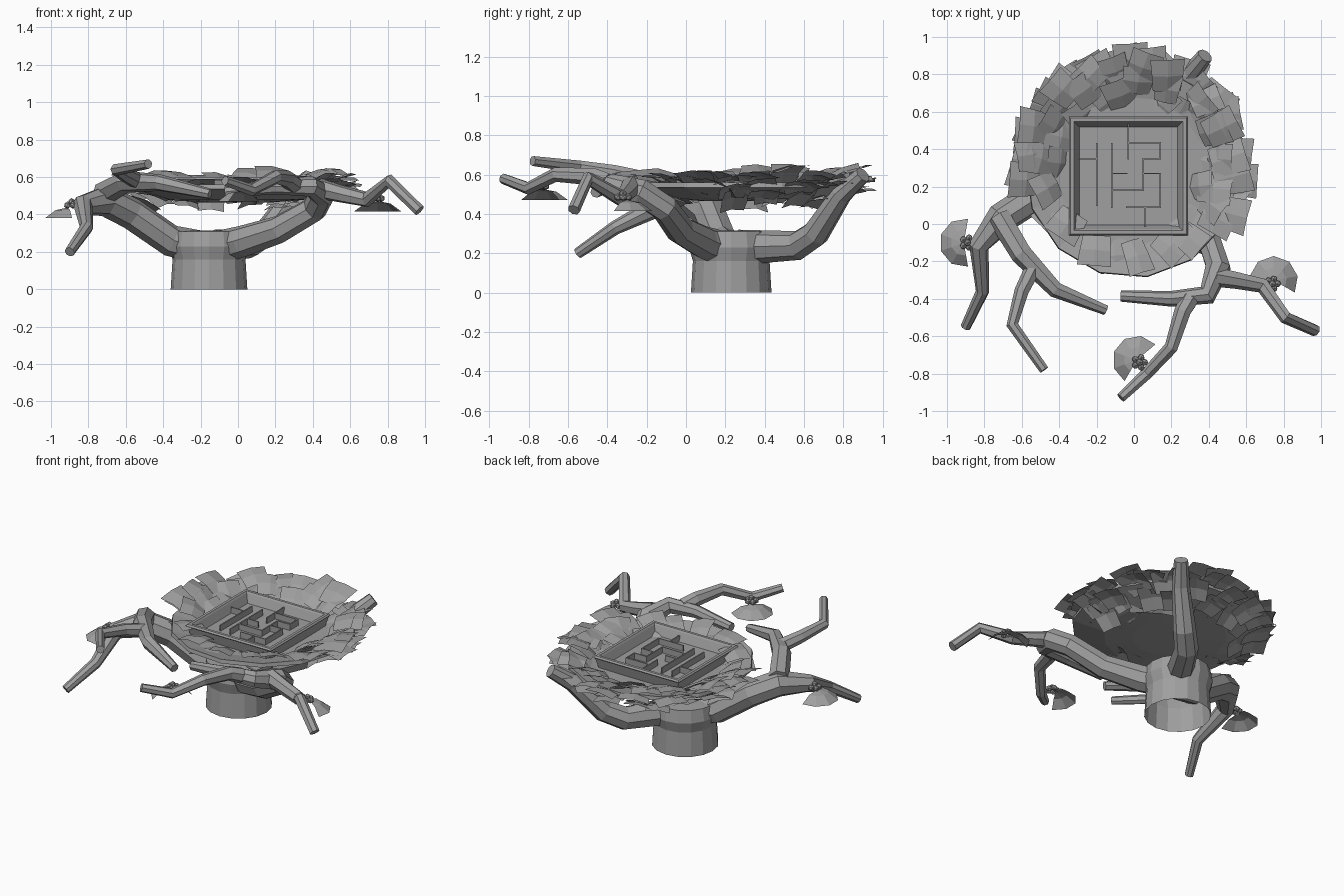
import bpy, bmesh, math, random
from mathutils import Vector, Matrix

if "Cube" in bpy.data.objects:
    bpy.data.objects.remove(bpy.data.objects["Cube"])

random.seed(4)
grey = bpy.data.materials.new("plain grey")
grey.diffuse_color = (0.35, 0.35, 0.35, 1)
grey.use_nodes = True
grey.node_tree.nodes["Principled BSDF"].inputs["Base Color"].default_value = grey.diffuse_color


def finish(name, bm, solid=True):
    if solid:
        bmesh.ops.recalc_face_normals(bm, faces=bm.faces)
    me = bpy.data.meshes.new(name)
    bm.to_mesh(me)
    bm.free()
    me.materials.append(grey)
    ob = bpy.data.objects.new(name, me)
    bpy.context.collection.objects.link(ob)
    return ob


def skin(bm, rings, bottom=True):
    # joins closed rings of points and caps the ends
    vs = [[bm.verts.new(p) for p in r] for r in rings]
    n = len(vs[0])
    for a, b in zip(vs, vs[1:]):
        for i in range(n):
            j = (i + 1) % n
            bm.faces.new((a[i], a[j], b[j], b[i]))
    if bottom:
        bm.faces.new(vs[0][::-1])
    bm.faces.new(vs[-1])


def lathe(name, cx, cy, profile, n, turn=0, bottom=True):
    bm = bmesh.new()
    skin(bm, [[(cx + r * math.cos(turn + math.tau * i / n),
                cy + r * math.sin(turn + math.tau * i / n), z) for i in range(n)]
              for r, z in profile], bottom)
    return finish(name, bm)


def branch(name, path, n=7):
    # path points are (x, y, z, radius)
    pts = [Vector(p[:3]) for p in path]
    bm = bmesh.new()
    rings, side, old = [], None, None
    for i, p in enumerate(pts):
        a = (p - pts[i - 1]).normalized() if i else Vector()
        b = (pts[i + 1] - p).normalized() if i < len(pts) - 1 else Vector()
        t = (a + b).normalized()
        if side is None:
            side = t.cross(Vector((0, 0, 1))).normalized()
        else:
            side = old.rotation_difference(t) @ side
        old = t
        up = side.cross(t)
        r = path[i][3]
        rings.append([p + r * (math.cos(math.tau * k / n) * side + math.sin(math.tau * k / n) * up)
                      for k in range(n)])
    skin(bm, rings)
    return finish(name, bm)


def box(bm, x0, x1, y0, y1, z0, z1):
    m = Matrix.Translation(((x0 + x1) / 2, (y0 + y1) / 2, (z0 + z1) / 2)) @ \
        Matrix.Diagonal((x1 - x0, y1 - y0, z1 - z0, 1))
    bmesh.ops.create_cube(bm, size=1, matrix=m)


# stump, open underneath, and its three main limbs
lathe("stump", -0.155, 0.23, [(0.205, 0), (0.195, 0.16), (0.215, 0.23), (0.2, 0.31), (0.12, 0.315)],
      16, bottom=False)
branch("left_limb", [(-0.18, 0.22, 0.22, 0.09), (-0.36, 0.18, 0.26, 0.085), (-0.57, 0.12, 0.405, 0.085),
                     (-0.71, 0.03, 0.475, 0.085), (-0.83, -0.12, 0.45, 0.055),
                     (-0.81, -0.36, 0.33, 0.036), (-0.9, -0.55, 0.2, 0.028)], 8)
branch("right_limb", [(-0.12, 0.2, 0.22, 0.09), (0.02, 0.09, 0.255, 0.085), (0.22, -0.03, 0.32, 0.075),
                      (0.41, -0.11, 0.43, 0.07), (0.45, -0.23, 0.51, 0.07), (0.39, -0.38, 0.55, 0.055),
                      (0.2, -0.4, 0.55, 0.042), (-0.07, -0.385, 0.52, 0.03)], 8)
branch("back_limb", [(-0.12, 0.27, 0.23, 0.09), (0.06, 0.57, 0.24, 0.075), (0.15, 0.66, 0.3, 0.07),
                     (0.29, 0.79, 0.5, 0.055), (0.38, 0.9, 0.6, 0.043)], 8)

# smaller side branches
branch("left_inner_branch", [(-0.72, 0.04, 0.51, 0.065), (-0.6, -0.16, 0.575, 0.06),
                             (-0.42, -0.35, 0.57, 0.045), (-0.15, -0.46, 0.51, 0.028)])
branch("left_front_twig", [(-0.54, -0.24, 0.58, 0.045), (-0.6, -0.36, 0.61, 0.04),
                           (-0.65, -0.54, 0.64, 0.033), (-0.48, -0.78, 0.67, 0.026)])
branch("right_outer_branch", [(0.43, -0.28, 0.54, 0.055), (0.55, -0.3, 0.51, 0.047),
                              (0.69, -0.33, 0.48, 0.042), (0.81, -0.5, 0.58, 0.035), (0.97, -0.57, 0.42, 0.032)])
branch("right_front_branch", [(0.3, -0.4, 0.56, 0.05), (0.26, -0.47, 0.59, 0.046), (0.2, -0.66, 0.6, 0.038),
                              (0.07, -0.8, 0.53, 0.033), (-0.07, -0.93, 0.58, 0.027)])

# shallow bowl carrying the nest
lathe("nest_bowl", -0.01, 0.285, [(0.2, 0.465), (0.38, 0.48), (0.575, 0.535), (0.57, 0.56),
                                  (0.4, 0.52), (0.1, 0.51)], 14, math.radians(-82))


# nest made of overlapping curled plates
def plate(bm, ang, r, z, pitch, w, l):
    m = (Matrix.Translation((-0.02 + r * math.cos(ang), 0.295 + r * math.sin(ang), z))
         @ Matrix.Rotation(ang + random.uniform(-0.4, 0.4), 4, 'Z')
         @ Matrix.Rotation(-pitch, 4, 'Y') @ Matrix.Rotation(random.uniform(-0.2, 0.2), 4, 'X'))
    grid = []
    for u in (-0.5, 0, 0.5):
        grid.append([bm.verts.new(m @ Vector((u * l, v * w * (0.92 + 0.2 * u), -0.05 * v * v - 0.05 * u * u)))
                     for v in (-0.5, 0, 0.5)])
    for i in range(2):
        for j in range(2):
            bm.faces.new((grid[i][j], grid[i + 1][j], grid[i + 1][j + 1], grid[i][j + 1]))


bm = bmesh.new()
# each ring: radius, height, pitch in degrees, count, reaches round the front
for r, z, pitch, count, full in [(0.39, 0.54, 32, 18, True), (0.47, 0.585, 28, 20, True),
                                 (0.54, 0.615, 18, 20, False), (0.575, 0.58, 12, 22, False),
                                 (0.555, 0.53, 20, 20, False), (0.47, 0.49, 24, 16, False)]:
    for i in range(count):
        ang = math.tau * (i + random.uniform(-0.3, 0.3)) / count - math.pi / 2 + r * 9
        front = -math.sin(ang) > 0.5 or (math.cos(ang) < 0 and math.sin(ang) < -0.15)
        if front and not full:
            continue
        plate(bm, ang, r + random.uniform(-0.02, 0.02), z - 0.015 * front + random.uniform(-0.025, 0.025),
              math.radians((0.6 if front else 1) * pitch + random.uniform(-12, 12)),
              random.uniform(0.14, 0.2), random.uniform(0.15, 0.2))
finish("nest_plates", bm, False)

# square tray with a bevelled rim
bm = bmesh.new()
CX, CY = -0.03, 0.257
skin(bm, [[(CX + sx * h, CY + sy * h, z) for sx, sy in ((-1, -1), (1, -1), (1, 1), (-1, 1))]
          for h, z in ((0.29, 0.5), (0.31, 0.58), (0.318, 0.59), (0.31, 0.6), (0.292, 0.6),
                       (0.285, 0.59), (0.262, 0.535))])
finish("maze_tray", bm)

# maze walls as x0, y0, x1, y1
walls = [(-0.2, 0.1, -0.2, 0.43), (-0.29, 0.35, -0.2, 0.35), (-0.12, 0.09, -0.12, 0.43),
         (-0.12, 0.27, -0.04, 0.27), (-0.03, 0.35, -0.03, 0.53), (-0.03, 0.435, 0.14, 0.435),
         (0.14, 0.35, 0.14, 0.435), (0.05, 0.35, 0.14, 0.35), (0.05, 0.18, 0.05, 0.35),
         (-0.12, 0.18, 0.05, 0.18), (0.14, 0.09, 0.14, 0.27), (0.05, 0.27, 0.14, 0.27),
         (-0.04, 0.09, 0.14, 0.09), (0.06, -0.01, 0.06, 0.09)]
bm = bmesh.new()
for x0, y0, x1, y1 in walls:
    box(bm, x0 - 0.004, x1 + 0.004, y0 - 0.004, y1 + 0.004, 0.53, 0.575)
finish("maze_walls", bm)

# berry clusters, each on a drooping fan leaf
for k, (x, y, z, facing) in enumerate([(-0.89, -0.1, 0.45, 180), (0.74, -0.32, 0.485, 70),
                                       (0.03, -0.74, 0.54, 140)]):
    bm = bmesh.new()
    for i in range(6):
        a = math.tau * i / 5
        d = 0.027 if i < 5 else 0
        bmesh.ops.create_icosphere(bm, subdivisions=1, radius=0.02, matrix=Matrix.Translation(
            (x + d * math.cos(a), y + d * math.sin(a), z + (0.018 if i == 5 else 0))))
    finish("berries_%d" % (k + 1), bm)
    bm = bmesh.new()
    f = math.radians(facing)
    ox, oy = x + 0.04 * math.cos(f), y + 0.04 * math.sin(f)
    ox, oy = x + 0.02 * math.cos(f), y + 0.02 * math.sin(f)
    rows = []
    for r, drop in ((0.01, 0.0), (0.07, 0.012), (0.13, 0.055)):
        rows.append([bm.verts.new((ox + r * math.cos(f + t), oy + r * math.sin(f + t), z - 0.015 - drop))
                     for t in [math.radians(-100 + 40 * s) for s in range(6)]])
    for a, b in zip(rows, rows[1:]):
        for i in range(5):
            bm.faces.new((a[i], b[i], b[i + 1], a[i + 1]))
    finish("fan_leaf_%d" % (k + 1), bm, False)
